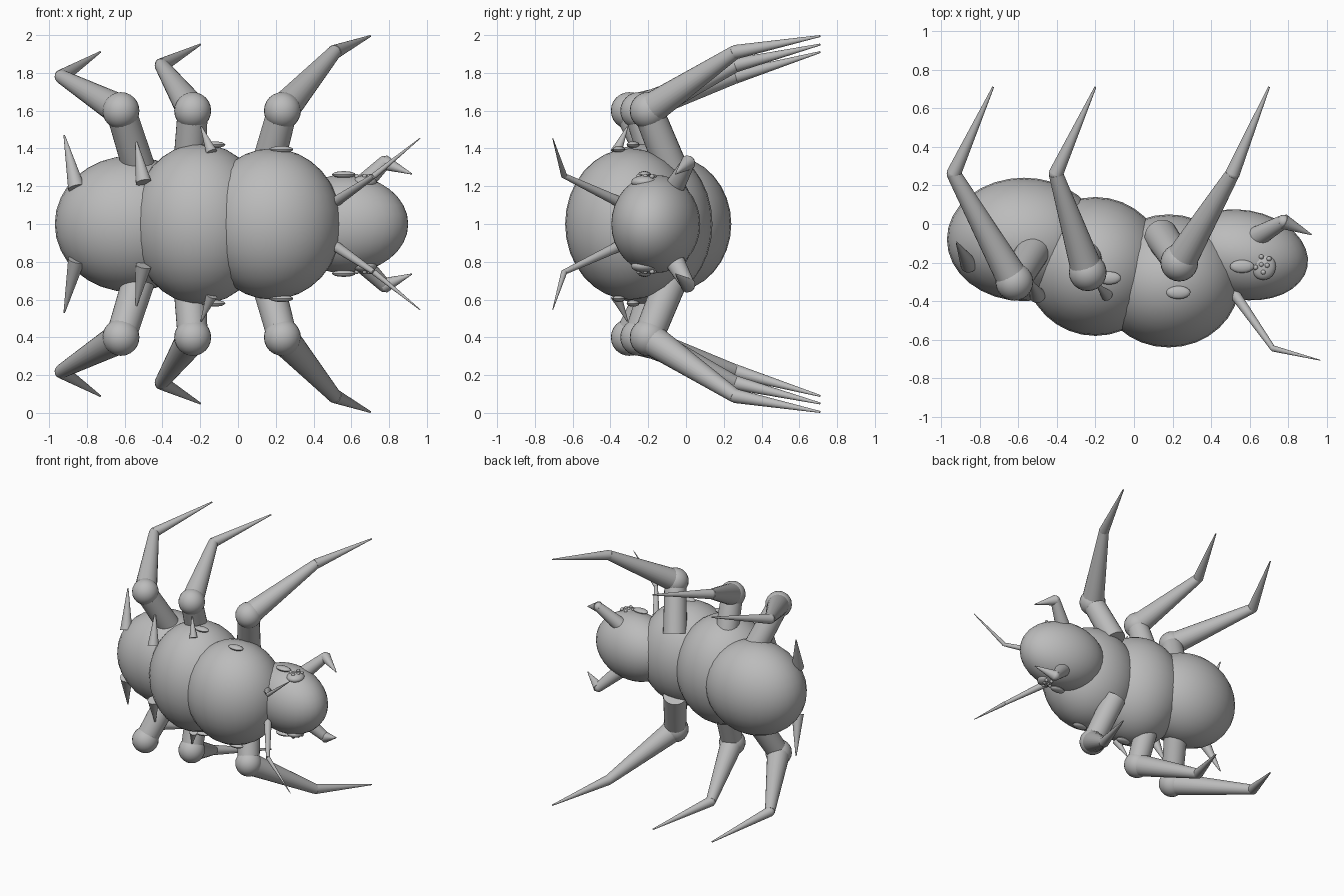
import bpy
import math
from mathutils import Vector, Matrix

cube = bpy.data.objects.get("Cube")
if cube:
    bpy.data.objects.remove(cube, do_unlink=True)

# Single plain shell colour
shell = bpy.data.materials.new("shell_grey")
shell.use_nodes = True
GREY = (0.5, 0.5, 0.5, 1)
shell.diffuse_color = GREY
shell.node_tree.nodes["Principled BSDF"].inputs["Base Color"].default_value = GREY

MID = 1.0  # height of the mirror plane


def finish(name):
    ob = bpy.context.object
    ob.name = name
    ob.data.name = name
    ob.data.materials.append(shell)
    bpy.ops.object.shade_smooth_by_angle(angle=math.radians(40))
    return ob


def ellipsoid(name, loc, radii, turn=0, segs=32):
    bpy.ops.mesh.primitive_uv_sphere_add(segments=segs, ring_count=segs // 2, radius=1)
    ob = bpy.context.object
    ob.data.transform(Matrix.Diagonal((*radii, 1)))
    ob.data.transform(Matrix.Rotation(math.radians(turn), 4, 'Z'))
    ob.location = loc
    return finish(name)


def taper(name, a, b, r1, r2):
    a, b = Vector(a), Vector(b)
    bpy.ops.mesh.primitive_cone_add(vertices=24, radius1=r1, radius2=r2, depth=(b - a).length)
    ob = bpy.context.object
    ob.data.transform((b - a).to_track_quat('Z', 'Y').to_matrix().to_4x4())
    ob.location = (a + b) / 2
    return finish(name)


# Body segments
ellipsoid("abdomen", (-0.57, -0.08, MID), (0.40, 0.32, 0.36))
ellipsoid("middle_body", (-0.20, -0.22, MID), (0.365, 0.36, 0.425))
ellipsoid("front_body", (0.18, -0.295, MID), (0.37, 0.345, 0.40))
ellipsoid("head", (0.565, -0.16, MID), (0.34, 0.232, 0.26), turn=-10)

# Each leg: root, hip ball, knee, tip
LEGS = {
    "rear": ((-0.51, -0.12, 1.25), (-0.62, -0.30, 1.60), (-0.935, 0.26, 1.78), (-0.73, 0.71, 1.91)),
    "middle": ((-0.26, -0.13, 1.25), (-0.24, -0.25, 1.60), (-0.405, 0.26, 1.84), (-0.20, 0.71, 1.95)),
    "front": ((0.14, -0.06, 1.25), (0.235, -0.20, 1.60), (0.51, 0.26, 1.91), (0.70, 0.71, 1.995)),
}
# Spikes: base, tip, base radius
SPIKES = {
    "rear": ((-0.855, -0.21, 1.19), (-0.92, -0.095, 1.47), 0.045),
    "middle": ((-0.50, -0.37, 1.22), (-0.54, -0.29, 1.44), 0.042),
    "front": ((-0.14, -0.37, 1.38), (-0.195, -0.31, 1.515), 0.03),
}
# Flat oval studs
STUDS = {
    "front_body": (0.23, -0.355, 1.395),
    "middle_body": (-0.13, -0.28, 1.42),
    "head": (0.56, -0.22, 1.262),
}
BUMPS = ((0.66, -0.17), (0.70, -0.18), (0.66, -0.21), (0.69, -0.215), (0.67, -0.25), (0.63, -0.225))

for side, s in (("upper", 1), ("lower", -1)):

    def m(p):
        return (p[0], p[1], MID + s * (p[2] - MID))

    for pos, points in LEGS.items():
        root, hip, knee, tip = map(m, points)
        tag = f"{side}_{pos}_leg"
        taper(tag + "_root", root, hip, 0.088, 0.08)
        ellipsoid(tag + "_hip", hip, (0.098,) * 3, segs=24)
        taper(tag + "_thigh", hip, knee, 0.085, 0.037)
        ellipsoid(tag + "_knee", knee, (0.036,) * 3, segs=16)
        taper(tag + "_shin", knee, tip, 0.038, 0.005)

    for pos, (base, tip, r) in SPIKES.items():
        taper(f"{side}_{pos}_spike", m(base), m(tip), r, 0.004)

    for pos, loc in STUDS.items():
        ellipsoid(f"{side}_{pos}_stud", m(loc), (0.063, 0.034, 0.018), segs=16)

    # Compound eye with small beads
    ellipsoid(f"{side}_eye", m((0.67, -0.22, 1.222)), (0.065, 0.07, 0.035), segs=24)
    for i, (x, y) in enumerate(BUMPS):
        ellipsoid(f"{side}_eye_bead_{i}", m((x, y, 1.252)), (0.013,) * 3, segs=12)

    # Antenna
    root, bend, tip = map(m, ((0.52, -0.36, 1.12), (0.72, -0.645, 1.255), (0.965, -0.706, 1.455)))
    taper(f"{side}_antenna_base", root, bend, 0.028, 0.014)
    taper(f"{side}_antenna_tip", bend, tip, 0.016, 0.002)

    # Mandible
    root, bend, tip = map(m, ((0.63, -0.07, 1.18), (0.775, 0.012, 1.325), (0.92, -0.055, 1.265)))
    taper(f"{side}_mandible_base", root, bend, 0.055, 0.036)
    ellipsoid(f"{side}_mandible_joint", bend, (0.036,) * 3, segs=16)
    taper(f"{side}_mandible_tip", bend, tip, 0.04, 0.003)
